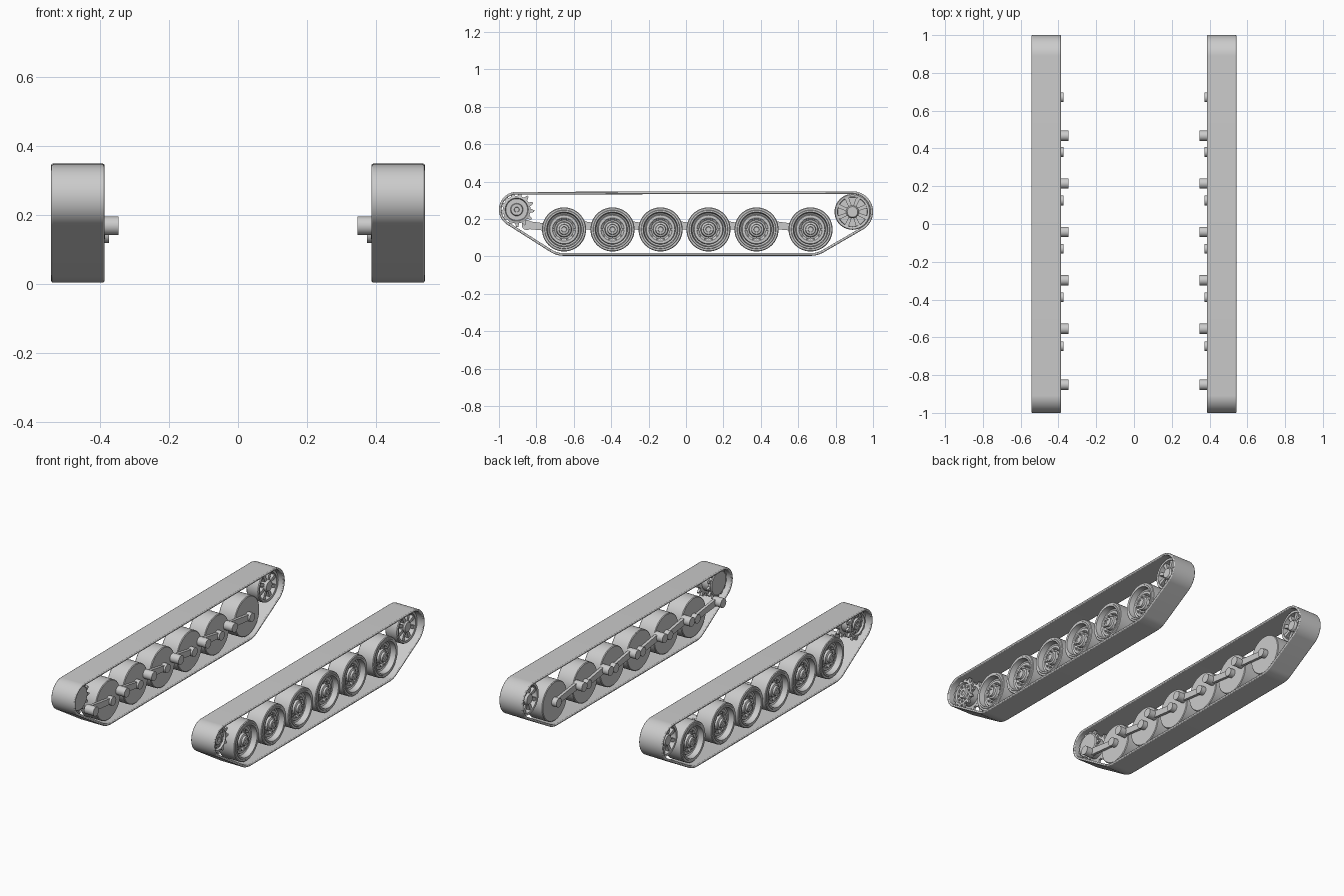
import bpy, bmesh
from math import sin, cos, pi, radians, atan2, hypot
from mathutils import Matrix, Vector

old = bpy.data.objects.get("Cube")
if old:
    bpy.data.objects.remove(old, do_unlink=True)

grey = bpy.data.materials.new("plain grey")
grey.use_nodes = True
colour = (0.6, 0.6, 0.6, 1)
grey.diffuse_color = colour
grey.node_tree.nodes["Principled BSDF"].inputs["Base Color"].default_value = colour

AXLE_Z = 0.144
FRONT = (-0.905, 0.25)     # sprocket centre (y, z)
REAR = (0.89, 0.238)       # idler centre (y, z)
WHEELS = [-0.652, -0.393, -0.136, 0.12, 0.377, 0.666]


def finish(name, bm, bevel=0):
    """Turn a +x side part into an object mirrored to the other side."""
    bmesh.ops.recalc_face_normals(bm, faces=bm.faces)
    mesh = bpy.data.meshes.new(name)
    bm.to_mesh(mesh)
    bm.free()
    mesh.materials.append(grey)
    mesh.shade_smooth()
    mesh.set_sharp_from_angle(angle=radians(32))
    ob = bpy.data.objects.new(name, mesh)
    bpy.context.collection.objects.link(ob)
    if bevel:
        mod = ob.modifiers.new("Bevel", 'BEVEL')
        mod.width, mod.segments = bevel, 2
        mod.limit_method, mod.angle_limit = 'ANGLE', radians(45)
    ob.modifiers.new("Mirror", 'MIRROR').use_clip = False
    return ob


def lathe(bm, profile, y, z, steps=40):
    """Revolve (radius, x) points around an axle along x."""
    rings = []
    for r, x in profile:
        if r == 0:
            rings.append([bm.verts.new((x, y, z))] * steps)
        else:
            rings.append([bm.verts.new((x, y + r * cos(2 * pi * i / steps),
                                        z + r * sin(2 * pi * i / steps)))
                          for i in range(steps)])
    for a, b in zip(rings, rings[1:]):
        for i in range(steps):
            j = (i + 1) % steps
            bm.faces.new(dict.fromkeys((a[i], a[j], b[j], b[i])))


def rod(bm, x0, x1, r, y, z, steps=20):
    lathe(bm, [(0, x0), (r, x0), (r, x1), (0, x1)], y, z, steps)


def prism(bm, outline, x0, x1):
    """Extrude a (y, z) outline along x."""
    a, b = [[bm.verts.new((x, *p)) for p in outline] for x in (x0, x1)]
    bm.faces.new(a)
    bm.faces.new(b[::-1])
    for i in range(len(a)):
        j = (i + 1) % len(a)
        bm.faces.new((a[i], a[j], b[j], b[i]))


def radial(bm, centre, count, r0, r1, w0, w1, x0, x1, phase=0):
    """Tapered blocks pointing outward around an axle."""
    for k in range(count):
        turn = Matrix.Rotation(phase + 2 * pi * k / count, 2)
        pts = [(r0, -w0), (r1, -w1), (r1, w1), (r0, w0)]
        prism(bm, [Vector(centre) + turn @ Vector(p) for p in pts], x0, x1)


def bolts(bm, centre, count, ring, r, x0, x1):
    for k in range(count):
        a = 2 * pi * k / count
        rod(bm, x0, x1, r, centre[0] + ring * cos(a), centre[1] + ring * sin(a), 8)


# Track band wrapped around sprocket, idler and the two end wheels
supports = [(*FRONT, 0.095), (*REAR, 0.11),
            (WHEELS[0], AXLE_Z, 0.141), (WHEELS[-1], AXLE_Z, 0.141)]


def wrap(thickness):
    path = []
    for i in range(120):
        u = (cos(2 * pi * i / 120), sin(2 * pi * i / 120))
        y, z, r = max(supports, key=lambda c: c[0] * u[0] + c[1] * u[1] + c[2])
        r -= thickness
        path.append((y + r * u[0], z + r * u[1]))
    return path


bm = bmesh.new()
corners = [(0, 0.387), (0, 0.542), (0.014, 0.542), (0.014, 0.387)]
loops = [[bm.verts.new((x, *p)) for p in wrap(t)] for t, x in corners]
for n in range(4):
    a, b = loops[n], loops[(n + 1) % 4]
    for i in range(len(a)):
        j = (i + 1) % len(a)
        bm.faces.new((a[i], a[j], b[j], b[i]))
finish("track_band", bm, bevel=0.005)

# Road wheels: flat inside, dished outside with a stepped hub
wheel_profile = [(0, 0.405), (0.114, 0.405), (0.118, 0.409), (0.118, 0.511),
                 (0.114, 0.515), (0.104, 0.515), (0.102, 0.518), (0.093, 0.518),
                 (0.088, 0.485), (0.08, 0.48), (0.076, 0.488), (0.062, 0.488),
                 (0.05, 0.478), (0.042, 0.478), (0.038, 0.496), (0.028, 0.5),
                 (0.026, 0.512), (0.015, 0.514), (0.013, 0.51), (0, 0.51)]
for n, y in enumerate(WHEELS):
    bm = bmesh.new()
    lathe(bm, wheel_profile, y, AXLE_Z, 48)
    bolts(bm, (y, AXLE_Z), 10, 0.056, 0.005, 0.475, 0.493)
    finish(f"road_wheel_{n + 1}", bm)

    # Swing arm with its hull pivot and wheel hub
    end = n in (0, len(WHEELS) - 1)
    pivot = Vector((y - (0.199 if end else 0.162), 0.168))
    hub = Vector((y + 0.005, AXLE_Z))
    side = (hub - pivot).orthogonal().normalized()
    bm = bmesh.new()
    rod(bm, 0.347, 0.408, 0.027, *pivot, 24)
    rod(bm, 0.374, 0.408, 0.026, *hub, 24)
    prism(bm, [pivot + side * 0.021, hub + side * 0.017,
               hub - side * 0.017, pivot - side * 0.021], 0.386, 0.403)
    finish(f"swing_arm_{n + 1}", bm)

# Drive sprocket: drum with two toothed rings and a bolted cap
bm = bmesh.new()
lathe(bm, [(0, 0.415), (0.068, 0.415), (0.074, 0.42), (0.074, 0.435),
           (0.06, 0.44), (0.06, 0.485), (0.074, 0.49), (0.074, 0.505),
           (0.068, 0.508), (0.062, 0.508), (0.058, 0.496), (0.034, 0.496),
           (0.03, 0.506), (0.014, 0.506), (0.012, 0.5), (0, 0.5)], *FRONT)
for x in (0.42, 0.49):
    radial(bm, FRONT, 13, 0.07, 0.094, 0.012, 0.005, x, x + 0.014, radians(-5))
bolts(bm, FRONT, 10, 0.046, 0.006, 0.49, 0.502)
finish("drive_sprocket", bm)

# Idler: rim around a thin web with ribs on both faces and a hub
bm = bmesh.new()
lathe(bm, [(0, 0.455), (0.078, 0.455), (0.08, 0.422), (0.092, 0.42),
           (0.096, 0.425), (0.096, 0.498), (0.092, 0.503), (0.08, 0.501),
           (0.078, 0.467), (0, 0.467)], *REAR)
lathe(bm, [(0, 0.415), (0.028, 0.415), (0.034, 0.425), (0.034, 0.498),
           (0.028, 0.506), (0, 0.506)], *REAR)
radial(bm, REAR, 8, 0.025, 0.082, 0.008, 0.011, 0.428, 0.495, radians(22.5))
finish("idler_wheel", bm)
